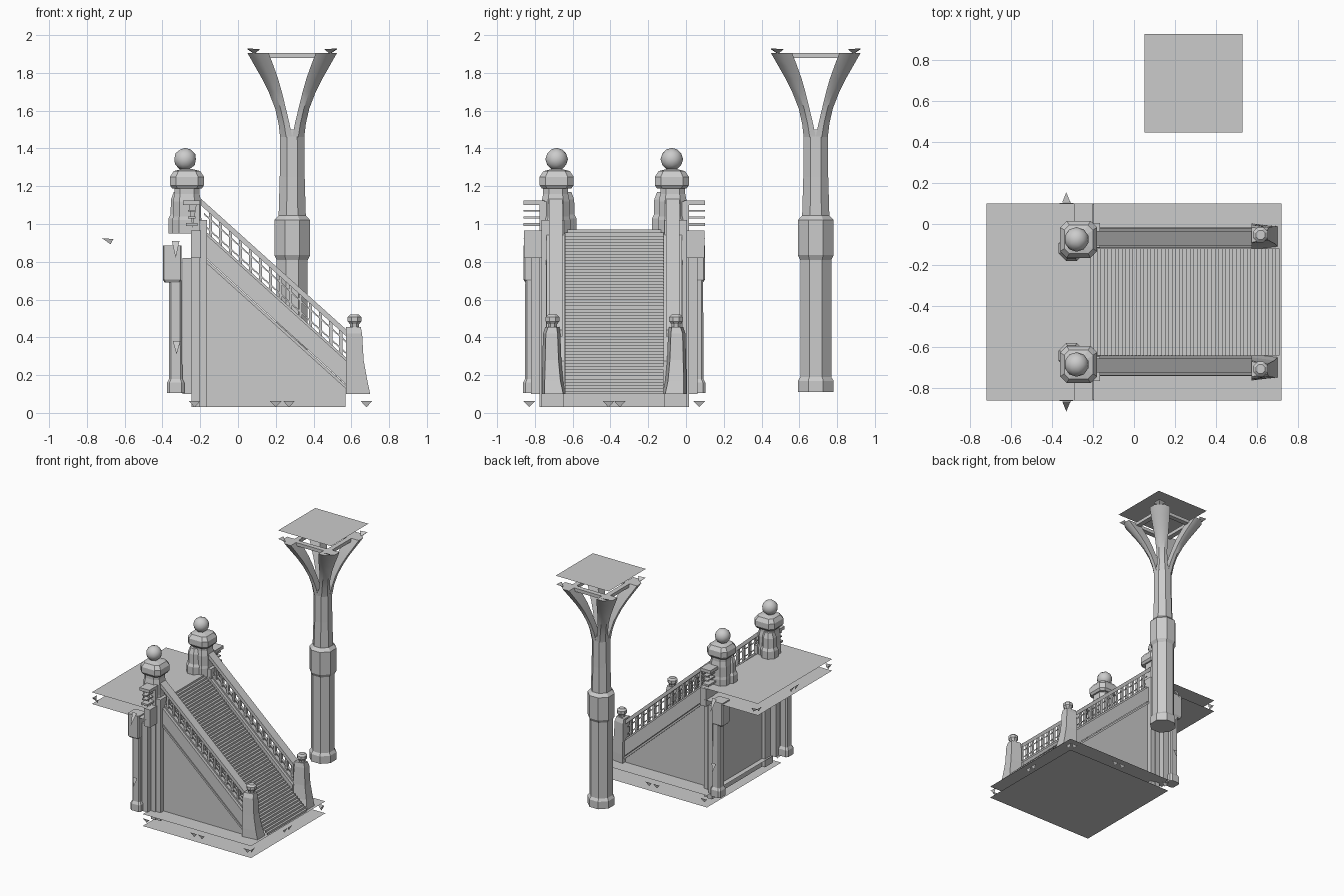
import bpy, bmesh, math

if "Cube" in bpy.data.objects:
    bpy.data.objects.remove(bpy.data.objects["Cube"])

YC = -0.38          # centre line of the staircase
SL = 0.90           # slope of the balustrade


def make(name, verts, faces):
    me = bpy.data.meshes.new(name)
    me.from_pydata([tuple(v) for v in verts], [], faces)
    bm = bmesh.new()
    bm.from_mesh(me)
    bmesh.ops.recalc_face_normals(bm, faces=bm.faces)
    bm.to_mesh(me)
    bm.free()
    ob = bpy.data.objects.new(name, me)
    bpy.context.collection.objects.link(ob)
    return ob


def smooth(ob, deg=40):
    bpy.ops.object.select_all(action='DESELECT')
    ob.select_set(True)
    bpy.context.view_layer.objects.active = ob
    bpy.ops.object.shade_smooth_by_angle(angle=math.radians(deg))


def loft(name, rings, caps=True):
    n = len(rings[0])
    faces = [(k * n + i, k * n + (i + 1) % n, (k + 1) * n + (i + 1) % n, (k + 1) * n + i)
             for k in range(len(rings) - 1) for i in range(n)]
    if caps:
        faces += [tuple(range(n)), tuple(range((len(rings) - 1) * n, len(rings) * n))]
    return make(name, [v for r in rings for v in r], faces)


def box(name, x0, x1, y0, y1, z0, z1):
    ring = lambda z: [(x0, y0, z), (x1, y0, z), (x1, y1, z), (x0, y1, z)]
    return loft(name, [ring(z0), ring(z1)])


def prism(name, pts, y0, y1):
    return loft(name, [[(x, y, z) for x, z in pts] for y in (y0, y1)])


def sheet(name, x0, x1, y0, y1, z):
    return make(name, [(x0, y0, z), (x1, y0, z), (x1, y1, z), (x0, y1, z)], [(0, 1, 2, 3)])


def stack(name, cx, cy, prof, ch=0.586):
    """Chamfered square sections; prof holds (z, half width), ch is the chamfer share."""
    rings = []
    for z, h in prof:
        c = h * (1 - ch)
        rings.append([(cx + a, cy + b, z) for a, b in
                      ((h, -c), (h, c), (c, h), (-c, h), (-h, c), (-h, -c), (-c, -h), (c, -h))])
    return loft(name, rings)


def ball(name, c, r):
    bpy.ops.mesh.primitive_ico_sphere_add(subdivisions=2, radius=r, location=c)
    bpy.context.object.name = name
    smooth(bpy.context.object)


def sloped(name, lo, hi, y0, y1, x0=-0.18, x1=0.575):
    f = lambda x, z: (x, z - SL * (x + 0.17))
    return prism(name, [f(x0, lo), f(x1, lo), f(x1, hi), f(x0, hi)], y0, y1)


# floor slab, landing slab and column-top sheets
sheet("ground_underside", -0.26, 0.72, -0.86, 0.10, 0.0)
sheet("ground_floor", -0.26, 0.72, -0.86, 0.10, 0.097)
sheet("landing_floor", -0.72, -0.23, -0.86, 0.10, 0.97)
sheet("landing_underside", -0.72, -0.23, -0.86, 0.10, 0.875)
sheet("column_ceiling", 0.05, 0.53, 0.447, 0.927, 2.0)

# flight of steps
N = 54
sx, sz = 0.94 / N, 0.87 / N
sv = []
for i in range(N + 1):
    x, z = -0.23 + i * sx, 0.97 - i * sz
    sv += [(x, z)] if i == N else [(x, z), (x + sx, z)]
verts = [(x, y, z) for x, z in sv for y in (YC - 0.26, YC + 0.26)]
make("steps", verts, [(2 * i, 2 * i + 1, 2 * i + 3, 2 * i + 2) for i in range(len(sv) - 1)])

# wall closing the back of the staircase
make("back_wall", [(-0.22, YC - 0.35, 0.03), (-0.22, YC + 0.35, 0.03),
                   (-0.22, YC + 0.35, 0.97), (-0.22, YC - 0.35, 0.97)], [(0, 1, 2, 3)])

for s, side in ((-1, "front"), (1, "rear")):
    Y = lambda o: YC + s * o
    nm = lambda p: side + "_" + p

    # side wall, stringer band and mouldings
    make(nm("wall_panel"), [(-0.24, Y(0.345), 0.03), (0.57, Y(0.345), 0.03),
                            (0.57, Y(0.345), 0.15), (-0.24, Y(0.345), 0.87)], [(0, 1, 2, 3)])
    sloped(nm("stringer"), 0.82, 0.945, Y(0.262), Y(0.358))
    sloped(nm("stringer_moulding"), 0.795, 0.815, Y(0.345), Y(0.362))

    # balustrade
    sloped(nm("handrail"), 1.075, 1.11, Y(0.275), Y(0.345), -0.195)
    sloped(nm("upper_bar"), 1.04, 1.05, Y(0.302), Y(0.322))
    sloped(nm("lower_bar"), 0.98, 0.99, Y(0.302), Y(0.322))
    sloped(nm("bottom_rail"), 0.94, 0.96, Y(0.285), Y(0.335))
    for i in range(14):
        x = -0.145 + i * 0.053
        sloped(nm("baluster"), 0.95, 1.08, Y(0.30), Y(0.324), x - 0.008, x + 0.008)

    # lower newel, square and flared outward at its foot
    rings = []
    for z, xr, yi, yo in ((0.10, 0.70, 0.255, 0.383), (0.17, 0.685, 0.27, 0.383),
                          (0.28, 0.665, 0.28, 0.38), (0.42, 0.657, 0.285, 0.377),
                          (0.455, 0.65, 0.29, 0.365)):
        rings.append([(0.572, Y(yi), z), (xr, Y(yi + 0.015), z),
                      (xr, Y(yo - 0.015), z), (0.572, Y(yo), z)])
    loft(nm("lower_newel"), rings)
    stack(nm("lower_newel_knob"), 0.617, Y(0.327),
          [(0.45, 0.022), (0.47, 0.025), (0.485, 0.036), (0.508, 0.036), (0.522, 0.022)])

    # upper newel with pilaster, swelling base, cap and ball
    box(nm("pilaster"), -0.205, -0.165, Y(0.265), Y(0.385), 0.03, 1.02)
    box(nm("pilaster_back"), -0.245, -0.205, Y(0.29), Y(0.395), 0.03, 1.12)
    stack(nm("newel_base"), -0.305, Y(0.262),
          [(0.95, 0.062), (1.03, 0.062), (1.05, 0.052), (1.13, 0.05), (1.17, 0.035)])
    stack(nm("upper_newel"), -0.27, Y(0.31),
          [(0.95, 0.078), (1.02, 0.078), (1.04, 0.074), (1.12, 0.074), (1.16, 0.066),
           (1.19, 0.066)], 0.45)
    stack(nm("upper_newel_cap"), -0.27, Y(0.305),
          [(1.188, 0.078), (1.205, 0.09), (1.25, 0.09), (1.28, 0.07), (1.29, 0.03)], 0.35)
    ball(nm("upper_newel_ball"), (-0.28, Y(0.305), 1.343), 0.06)

    # stub of the landing railing and fascia
    for z0, z1, w in ((1.10, 1.125, 0.045), (1.065, 1.075, 0.02), (1.03, 1.04, 0.02), (0.99, 1.005, 0.03)):
        box(nm("landing_rail"), -0.245 - w, -0.245 + w, Y(0.37), Y(0.48), z0, z1)
    box(nm("landing_fascia"), -0.25, -0.195, Y(0.37), Y(0.478), 0.82, 0.965)

    # pillar carrying the landing, with slim half pillar beside it
    stack(nm("pillar"), -0.33, Y(0.437),
          [(0.105, 0.046), (0.16, 0.046), (0.18, 0.035), (0.70, 0.034)], 0.3)
    stack(nm("pillar_capital"), -0.348, Y(0.43),
          [(0.69, 0.04), (0.705, 0.05), (0.73, 0.05), (0.885, 0.05)], 0.15)
    box(nm("half_pillar"), -0.295, -0.245, Y(0.36), Y(0.44), 0.10, 0.82)

    # small pointed ornaments on pillar and newel
    for x, o, zt, zb, do in ((-0.33, 0.485, 0.91, 0.82, 0.05), (-0.325, 0.485, 0.38, 0.31, 0.02),
                             (-0.24, 0.44, 1.10, 0.98, -0.01)):
        make(nm("ornament"), [(x - 0.02, Y(o), zt), (x + 0.02, Y(o), zt), (x, Y(o + do), zb)], [(0, 1, 2)])

    # pointed trims under the sheet edges
    for x in (-0.23, 0.20, 0.27, 0.68):
        make(nm("floor_trim"), [(x - 0.03, Y(0.478), 0.062), (x + 0.03, Y(0.478), 0.062),
                                (x, Y(0.47), 0.03)], [(0, 1, 2)])
    for o in (0.45, 0.03):
        for x, z in ((0.715, 0.062), (-0.715, 0.925)):
            make(nm("edge_trim"), [(x, Y(o - 0.03), z), (x, Y(o + 0.03), z),
                                   (x * 0.985, Y(o), z - 0.032)], [(0, 1, 2)])
    make(nm("landing_trim"), [(-0.72, Y(0.478), 0.925), (-0.66, Y(0.478), 0.92),
                              (-0.675, Y(0.47), 0.893)], [(0, 1, 2)])

# free-standing octagonal column
CX, CY = 0.287, 0.687
stack("column_shaft", CX, CY,
      [(0.11, 0.095), (0.17, 0.095), (0.19, 0.082), (0.81, 0.082), (0.835, 0.095),
       (1.02, 0.095), (1.045, 0.072), (1.25, 0.066), (1.50, 0.064)])

# four curved diagonal arms under the ceiling
ARM = ((1.46, 0.0, 0.064), (1.53, 0.014, 0.072), (1.61, 0.033, 0.09), (1.70, 0.055, 0.125),
       (1.77, 0.075, 0.16), (1.84, 0.10, 0.20), (1.905, 0.125, 0.237))
for a in (-1, 1):
    for b in (-1, 1):
        rings = []
        for z, i, o in ARM:
            m = o - (o - i) * 0.5
            rings.append([(CX + a * u, CY + b * v, z) for u, v in
                          ((i, i), (o, i), (o, m), (m, o), (i, o))])
        smooth(loft("column_arm", rings))
        P = lambda u, v, z: (CX + a * u, CY + b * v, z)
        make("arm_tip", [P(0.237, 0.237, 1.93), P(0.237, 0.17, 1.925), P(0.17, 0.237, 1.925),
                         P(0.20, 0.20, 1.90)], [(0, 1, 3), (0, 2, 3)])

# square frame tying the arms together
rings = [[(CX + h * a, CY + h * b, z) for a, b in ((-1, -1), (1, -1), (1, 1), (-1, 1))]
         for h, z in ((0.17, 1.878), (0.17, 1.905), (0.13, 1.905), (0.13, 1.878), (0.17, 1.878))]
loft("arm_frame", rings, caps=False)
